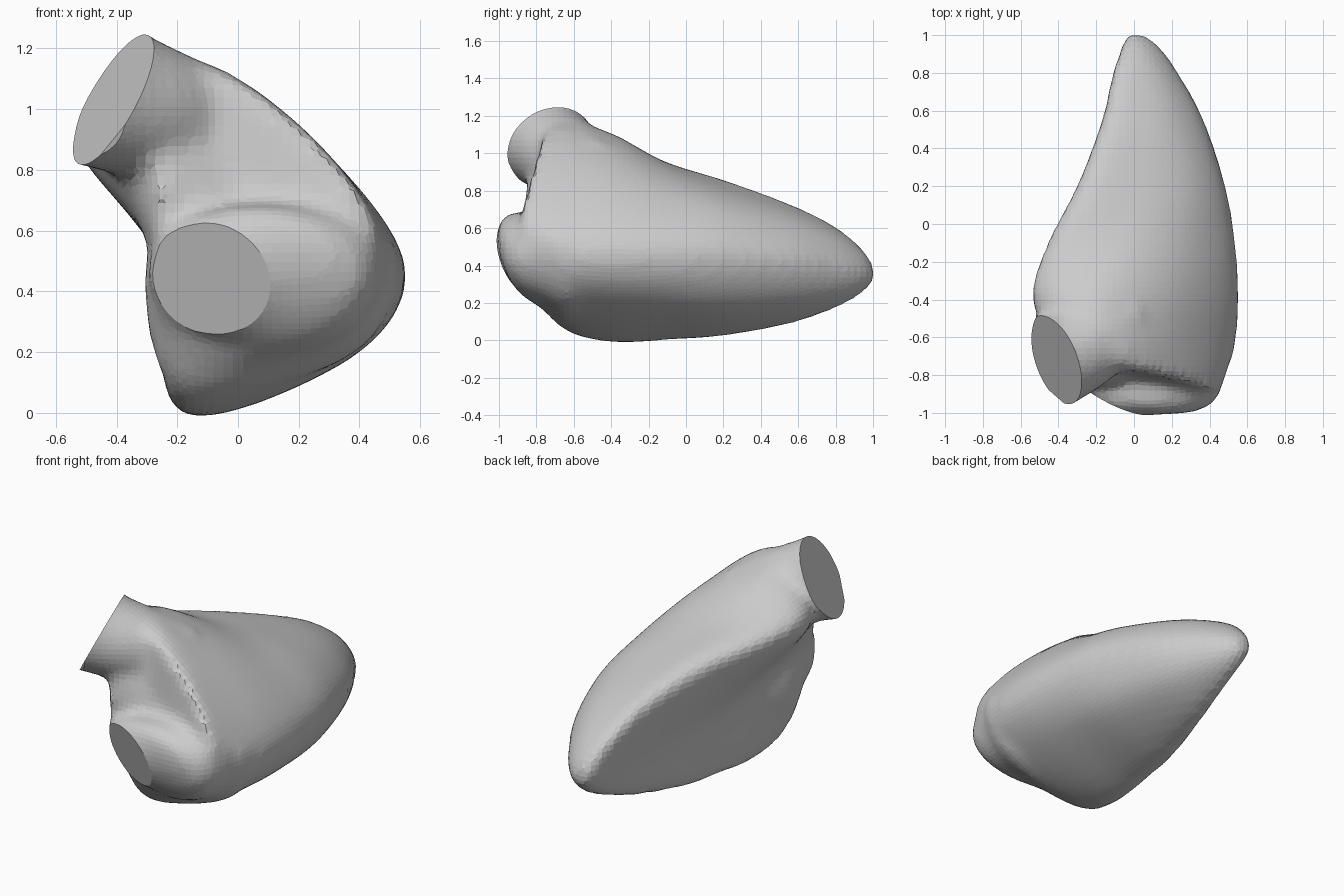
import bpy, bmesh, math
from mathutils import Vector

if "Cube" in bpy.data.objects:
    bpy.data.objects.remove(bpy.data.objects["Cube"])

N = 48  # points per ring


def spline(p, t, closed):
    """Catmull-Rom point at parameter t along the list p."""
    n = len(p)
    i = int(math.floor(t))
    f = t - i
    get = (lambda k: p[k % n]) if closed else (lambda k: p[max(0, min(n - 1, k))])
    a, b, c, d = (get(i + k) for k in (-1, 0, 1, 2))
    return 0.5 * (2 * b + (c - a) * f + (2 * a - 5 * b + 4 * c - d) * f * f
                  + (3 * b - a - 3 * c + d) * f ** 3)


def loft(bm, rings, steps=6):
    """Skin a closed shell through rings of N points."""
    count = (len(rings) - 1) * steps
    grid = []
    for s in range(count + 1):
        t = s / steps
        grid.append([bm.verts.new(spline([r[k] for r in rings], t, False))
                     for k in range(N)])
    faces = [bm.faces.new((a[k], a[(k + 1) % N], b[(k + 1) % N], b[k]))
             for a, b in zip(grid, grid[1:]) for k in range(N)]
    for ring in (grid[0], grid[-1]):
        mid = bm.verts.new(sum((v.co for v in ring), Vector()) / N)
        faces += [bm.faces.new((ring[k], ring[(k + 1) % N], mid)) for k in range(N)]
    bmesh.ops.recalc_face_normals(bm, faces=faces)


def ellipse(centre, normal, rx, rz):
    n = Vector(normal).normalized()
    u = n.cross(Vector((0, 0, 1))).normalized()
    v = u.cross(n)
    return [Vector(centre) + u * rx * math.cos(2 * math.pi * k / N)
            + v * rz * math.sin(2 * math.pi * k / N) for k in range(N)]


def section(y, tilt, pts):
    p = [Vector((x, y + tilt * abs(z - 0.66), z)) for x, z in pts]
    return [spline(p, k * len(p) / N, True) for k in range(N)]


bm = bmesh.new()

# Main chamber: ridge, top, shoulder, right, lower right, bottom, hollow left face
body = [
    (1.012, 0, [(-.02, .37), (0, .375), (.02, .365), (.03, .35), (.02, .335), (0, .33), (-.02, .345)]),
    (0.955, 0, [(-.05, .46), (.01, .475), (.07, .44), (.12, .37), (.09, .29), (.01, .26), (-.055, .34)]),
    (0.8, 0, [(-.11, .585), (.03, .59), (.16, .52), (.235, .39), (.17, .24), (.0, .175), (-.07, .34)]),
    (0.55, 0, [(-.165, .70), (.06, .70), (.26, .60), (.37, .42), (.26, .20), (-.04, .09), (-.10, .34)]),
    (0.2, 0, [(-.30, .82), (.03, .82), (.33, .69), (.485, .45), (.33, .17), (-.12, .03), (-.17, .38)]),
    (-0.1, 0, [(-.46, .88), (-.08, .94), (.29, .79), (.535, .48), (.37, .18), (-.16, .008), (-.21, .42)]),
    (-0.4, 0, [(-.545, .92), (-.22, 1.11), (.22, .91), (.548, .50), (.38, .19), (-.19, -.001), (-.255, .5)]),
    (-0.65, 0, [(-.40, .90), (-.18, 1.17), (.22, .93), (.53, .50), (.34, .20), (-.19, .07), (-.28, .5)]),
    (-0.91, .33, [(-.25, .80), (-.13, 1.11), (.20, .95), (.45, .60), (.30, .30), (-.12, .26), (-.25, .45)]),
]
loft(bm, [section(*s) for s in body])

# Upper outlet tube
n_out = Vector((-.84, -.31, .46)).normalized()
c_out = Vector((-.41, -.725, 1.03))
loft(bm, [ellipse((-.05, -.50, .87), n_out, .2, .21),
          ellipse((-.25, -.64, .97), n_out, .23, .225),
          ellipse(c_out, n_out, .243, .243),
          ellipse(c_out + n_out * .08, n_out, .265, .265)])

# Lower inlet bulge, growing out of the front of the chamber
n_in = Vector((-.4, -.87, -.29)).normalized()
c_in = Vector((-.09, -.91, .445))
loft(bm, [ellipse((.05, -.3, .4), (0, -1, 0), .25, .25),
          section(-.6, 0, [(-.30, .34), (-.25, .6), (.1, .66), (.40, .62),
                           (.525, .46), (.39, .2), (.0, .06), (-.22, .08)]),
          section(-.76, 0, [(-.29, .42), (-.22, .62), (.1, .68), (.42, .65),
                            (.495, .47), (.37, .25), (.05, .16), (-.17, .21)]),
          ellipse((.05, -.88, .445), (-.22, -.95, -.22), .36, .24),
          ellipse(c_in, n_in, .215, .196),
          ellipse(c_in + n_in * .06, n_in, .14, .13)])

mesh = bpy.data.meshes.new("heart_chamber")
bm.to_mesh(mesh)
bm.free()
obj = bpy.data.objects.new("heart_chamber", mesh)
bpy.context.collection.objects.link(obj)

# Fuse the parts into one skin
rm = obj.modifiers.new("fuse", 'REMESH')
rm.mode = 'VOXEL'
rm.voxel_size = 0.032
sm = obj.modifiers.new("relax", 'SMOOTH')
sm.factor = 0.5
sm.iterations = 8
bm = bmesh.new()
bm.from_object(obj, bpy.context.evaluated_depsgraph_get())
obj.modifiers.clear()

# Cut the two openings flat and close them
for c, n in ((c_out, n_out), (c_in, n_in)):
    cut = bmesh.ops.bisect_plane(bm, geom=bm.verts[:] + bm.edges[:] + bm.faces[:],
                                 plane_co=c, plane_no=n, clear_outer=True)
    edges = [e for e in cut["geom_cut"] if isinstance(e, bmesh.types.BMEdge)]
    bmesh.ops.holes_fill(bm, edges=edges, sides=0)
bmesh.ops.recalc_face_normals(bm, faces=bm.faces[:])
bm.to_mesh(mesh)
bm.free()
for p in mesh.polygons:
    p.use_smooth = False
